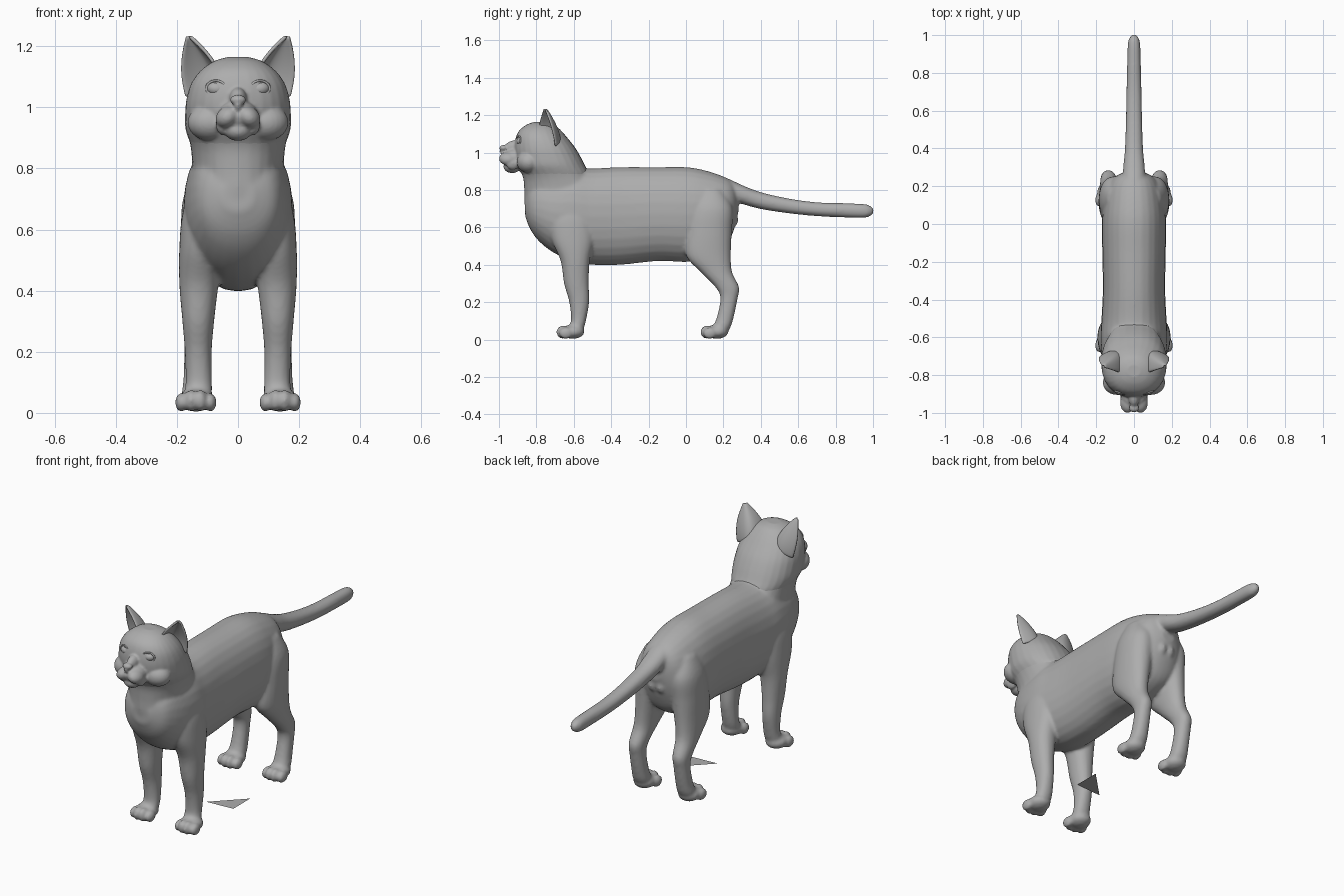
import bpy, bmesh, math
from mathutils import Vector, Matrix

if "Cube" in bpy.data.objects:
    bpy.data.objects.remove(bpy.data.objects["Cube"])

grey = bpy.data.materials.new("plain grey")
grey.use_nodes = True
grey.diffuse_color = (0.42, 0.42, 0.42, 1)
grey.node_tree.nodes["Principled BSDF"].inputs["Base Color"].default_value = (0.42, 0.42, 0.42, 1)


def finish(bm, name):
    """Turn a bmesh into a smooth grey object."""
    bmesh.ops.recalc_face_normals(bm, faces=bm.faces)
    for f in bm.faces:
        f.smooth = True
    mesh = bpy.data.meshes.new(name)
    bm.to_mesh(mesh)
    bm.free()
    mesh.materials.append(grey)
    ob = bpy.data.objects.new(name, mesh)
    bpy.context.collection.objects.link(ob)
    return ob


def spline(rows, steps=5):
    """Catmull-Rom interpolation of section rows."""
    out = []
    for i in range(len(rows) - 1):
        a, b, c, d = (rows[max(0, min(len(rows) - 1, i + k))] for k in (-1, 0, 1, 2))
        for s in range(steps):
            t = s / steps
            out.append([0.5 * (2 * q + (r - p) * t + (2 * p - 5 * q + 4 * r - u) * t * t
                               + (3 * q - p - 3 * r + u) * t ** 3)
                        for p, q, r, u in zip(a, b, c, d)])
    return out + [list(rows[-1])]


def loft(bm, rows, axis, side=1, n=28):
    """Rows are (position, low, high, half width, centre x); axis is the sweep direction."""
    rings = []
    for pos, lo, hi, w, cx in spline([(*r, 0)[:5] for r in rows]):
        ring = []
        for k in range(n):
            c, s = math.cos(math.tau * k / n), math.sin(math.tau * k / n)
            x = side * (cx + w * math.copysign(abs(c) ** 0.92, c))
            q = (lo + hi) / 2 + (hi - lo) / 2 * math.copysign(abs(s) ** 0.92, s)
            ring.append(bm.verts.new((x, pos, q) if axis == "Y" else (x, q, pos)))
        rings.append(ring)
    for a, b in zip(rings, rings[1:]):
        for k in range(n):
            bm.faces.new((a[k], a[(k + 1) % n], b[(k + 1) % n], b[k]))
    bm.faces.new(rings[0])
    bm.faces.new(rings[-1])


def ball(bm, centre, radii, tilt=0.0):
    m = Matrix.Translation(centre) @ Matrix.Rotation(tilt, 4, "Y") @ Matrix.Diagonal((*radii, 1))
    bmesh.ops.create_uvsphere(bm, u_segments=24, v_segments=16, radius=1, matrix=m)


def blend(ob, voxel, rounds):
    """Fuse overlapping volumes into one soft skin."""
    rm = ob.modifiers.new("fuse", "REMESH")
    rm.mode = "VOXEL"
    rm.voxel_size = voxel
    rm.use_smooth_shade = True
    sm = ob.modifiers.new("soften", "SMOOTH")
    sm.factor = 0.5
    sm.iterations = rounds


# Torso, tail, neck and legs fused into one skin
bm = bmesh.new()
loft(bm, [(0.28, .68, .78, .04), (.25, .57, .84, .10), (.2, .48, .872, .14), (.1, .43, .905, .162),
          (0, .415, .922, .17), (-.15, .42, .922, .168), (-.35, .40, .922, .165),
          (-.5, .40, .915, .172), (-.6, .42, .92, .178), (-.7, .46, .9, .17),
          (-.78, .52, .88, .148), (-.83, .585, .83, .115), (-.86, .66, .76, .05)], "Y")
loft(bm, [(.15, .78, .87, .05), (.22, .75, .862, .06), (.3, .725, .826, .057), (.4, .698, .788, .048),
          (.55, .675, .754, .043), (.7, .66, .734, .04), (.85, .653, .729, .036),
          (.95, .651, .725, .033), (.985, .66, .715, .024), (1.003, .677, .7, .01)], "Y")
loft(bm, [(.6, -.82, -.45, .14), (.7, -.86, -.43, .152), (.8, -.865, -.45, .15),
          (.87, -.872, -.505, .155), (.93, -.9, -.55, .17)], "Z")
front_leg = [(.75, -.68, -.52, .05, .09), (.66, -.73, -.49, .075, .105), (.54, -.72, -.49, .07, .122),
             (.42, -.67, -.515, .064, .128), (.3, -.652, -.52, .052, .13), (.2, -.624, -.518, .044, .13),
             (.1, -.615, -.535, .043, .128), (.05, -.64, -.55, .046, .132), (.015, -.64, -.565, .035, .135)]
hind_leg = [(.8, .06, .2, .06, .08), (.7, .02, .25, .08, .1), (.58, .0, .245, .077, .11),
            (.45, .0, .24, .064, .122), (.36, .08, .247, .052, .13), (.28, .158, .284, .044, .135),
            (.22, .184, .276, .04, .136), (.12, .165, .255, .042, .136), (.06, .14, .235, .046, .137),
            (.015, .13, .2, .035, .138)]
for side in (1, -1):
    loft(bm, front_leg, "Z", side)
    loft(bm, hind_leg, "Z", side)
    for y in (-.605, .165):
        ball(bm, (side * .138, y, .042), (.058, .062, .038))
        for k in (-1.5, -.5, .5, 1.5):
            out = abs(k) > 1
            ball(bm, (side * .138 + k * .032, y - (.038 if out else .053), .034 if out else .04),
                 (.02, .036, .031 if out else .036))
    # Rump bumps beside the tail root
    ball(bm, (side * .025, .245, .64), (.03, .035, .04))
blend(finish(bm, "body"), .009, 5)

# Head with muzzle, nose, lips and chin
bm = bmesh.new()
loft(bm, [(.84, -.86, -.52, .142), (.88, -.875, -.515, .156), (.93, -.905, -.54, .172),
          (.98, -.915, -.565, .173), (1.03, -.918, -.595, .168), (1.08, -.91, -.635, .152),
          (1.12, -.89, -.67, .122), (1.15, -.85, -.705, .08), (1.164, -.81, -.745, .035)], "Z")
ball(bm, (0, -.91, .97), (.068, .075, .055))
ball(bm, (0, -.915, 1.025), (.03, .055, .04))
ball(bm, (0, -.975, 1.024), (.027, .022, .017))
ball(bm, (0, -.98, 1.008), (.013, .017, .018))
ball(bm, (0, -.93, .925), (.046, .046, .035))
for side in (1, -1):
    ball(bm, (side * .034, -.948, .968), (.042, .052, .034), side * .65)
    ball(bm, (side * .055, -.925, .935), (.016, .035, .028), side * .3)
    ball(bm, (side * .09, -.84, .95), (.075, .065, .06))
blend(finish(bm, "head"), .006, 4)

# Eyes with raised lids
for side, label in ((1, "left"), (-1, "right")):
    bm = bmesh.new()
    ball(bm, (side * .07, -.876, 1.06), (.034, .03, .025), side * -.15)
    finish(bm, label + "_eye")
    bpy.ops.mesh.primitive_torus_add(major_segments=32, minor_segments=8, major_radius=.034,
                                     minor_radius=.005, location=(side * .07, -.894, 1.06),
                                     rotation=(math.pi / 2, side * -.15, side * .3))
    lid = bpy.context.object
    lid.name = label + "_eyelid"
    lid.scale = (1, .78, 1)
    lid.data.materials.append(grey)
    bpy.ops.object.shade_smooth()

# Ears: cupped pointed sheets given thickness
inner, outer = Vector((.068, -.79, 1.115)), Vector((.172, -.70, 1.03))
tip, back = Vector((.168, -.757, 1.232)), Vector((-.5, .83, .1))
for side, label in ((1, "left"), (-1, "right")):
    bm = bmesh.new()
    grid = []
    for j in range(13):
        v = j / 12
        row = []
        for i in range(13):
            u = i / 6 - 1
            base = inner.lerp(outer, (u + 1) / 2)
            narrow = 1 - v ** 1.5 * .9
            p = tip.lerp(base, narrow) * 1
            p.z = base.z + (tip.z - base.z) * v
            p += back * (.075 * (1 - u * u) * narrow)
            p.x += .016 * math.sin(math.pi * v) * max(u, 0)
            row.append(bm.verts.new((side * p.x, p.y, p.z)))
        grid.append(row)
    for a, b in zip(grid, grid[1:]):
        for i in range(12):
            bm.faces.new((a[i], a[i + 1], b[i + 1], b[i]))
    ear = finish(bm, label + "_ear")
    thick = ear.modifiers.new("thickness", "SOLIDIFY")
    thick.thickness = .012
    thick.offset = 0
    sub = ear.modifiers.new("round", "SUBSURF")
    sub.levels = sub.render_levels = 1

# Small flat triangle on the ground beneath the belly
bm = bmesh.new()
bm.faces.new([bm.verts.new(p) for p in ((0, -.28, 0), (.16, -.27, 0), (.16, -.12, 0))])
finish(bm, "ground_triangle")
